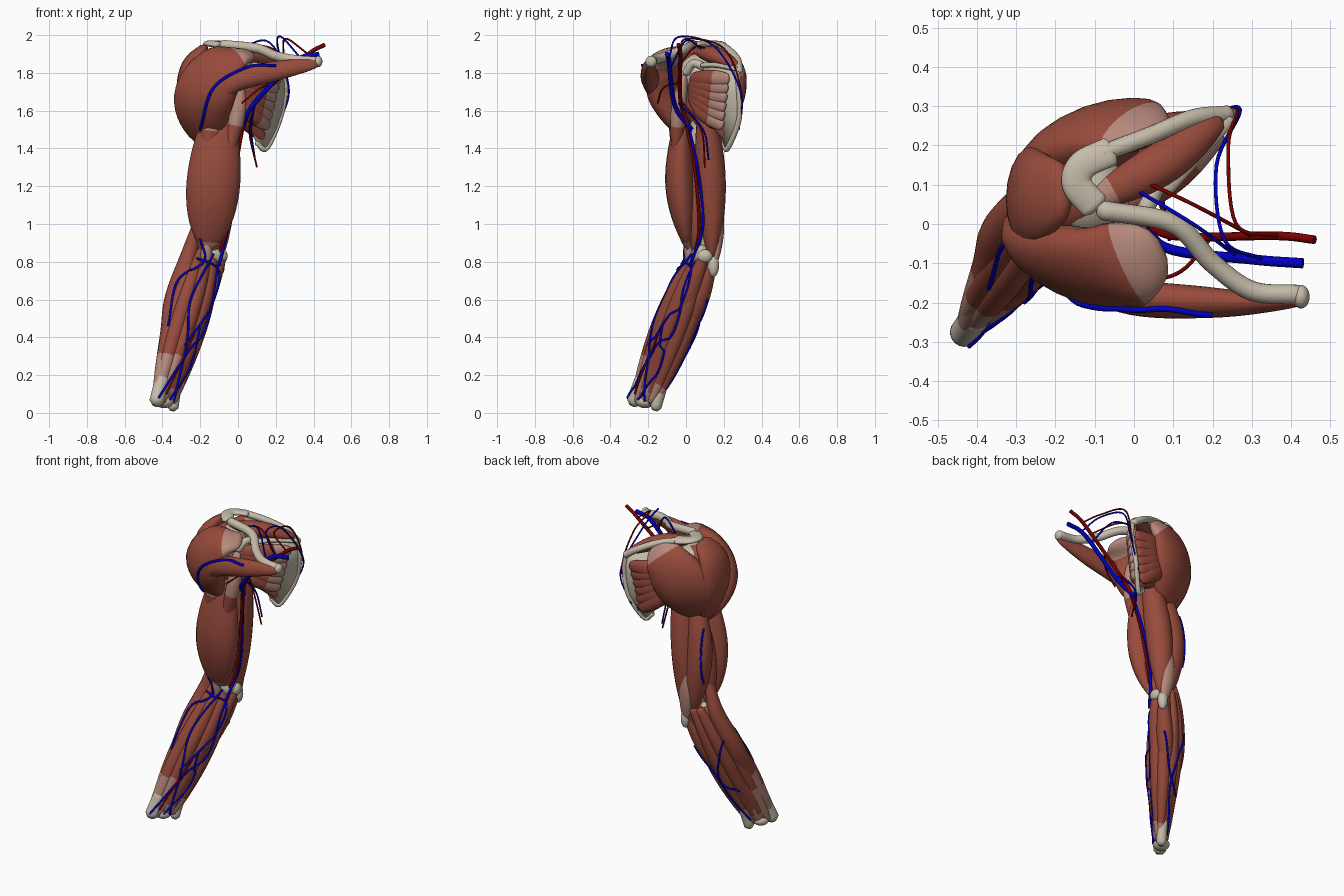
import bpy, bmesh, math
from mathutils import Vector, Matrix
from mathutils.bvhtree import BVHTree

cube = bpy.data.objects.get("Cube")
if cube:
    bpy.data.objects.remove(cube)


def material(name, red, green, blue):
    mat = bpy.data.materials.new(name)
    mat.use_nodes = True
    mat.diffuse_color = (red, green, blue, 1)
    shader = next(node for node in mat.node_tree.nodes if node.type == 'BSDF_PRINCIPLED')
    shader.inputs["Base Color"].default_value = mat.diffuse_color
    return mat


MUSCLE = material("muscle red", .31, .07, .045)
TENDON = material("tendon pink", .47, .25, .2)
BONE = material("bone ivory", .56, .5, .4)
VEIN = material("vein blue", 0, 0, .55)
ARTERY = material("artery red", .2, 0, 0)

ACROSS, FORWARD, UP = Vector((1, 0, 0)), Vector((0, 1, 0)), Vector((0, 0, 1))
surface_verts, surface_faces = [], []      # collected for laying veins on top


def smooth_path(stations, steps=8):
    """Catmull-Rom samples through a few stations."""
    pts = [Vector(s) for s in stations]
    pts = [pts[0] * 2 - pts[1], *pts, pts[-1] * 2 - pts[-2]]
    samples = []
    for before, start, end, after in zip(pts, pts[1:], pts[2:], pts[3:]):
        leave, arrive = (end - before) / 2, (after - start) / 2
        for step in range(steps):
            t = step / steps
            bend = start.lerp(end, t * t * (3 - 2 * t))
            samples.append(bend + leave * t * (1 - t) ** 2 - arrive * t * t * (1 - t))
    return samples + [pts[-2]]


def add_mesh(name, bm, *mats):
    bmesh.ops.recalc_face_normals(bm, faces=bm.faces)
    mesh = bpy.data.meshes.new(name)
    bm.to_mesh(mesh)
    bm.free()
    for mat in mats:
        mesh.materials.append(mat)
    mesh.shade_smooth()
    offset = len(surface_verts)
    surface_verts.extend(vert.co.copy() for vert in mesh.vertices)
    surface_faces.extend([offset + index for index in poly.vertices] for poly in mesh.polygons)
    obj = bpy.data.objects.new(name, mesh)
    bpy.context.collection.objects.link(obj)
    return obj


def belly(name, path, width, depth, side=ACROSS, start=.3, finish=.2, tendons=(0, 0), mats=(MUSCLE, TENDON), sides=20):
    """Elliptic body swelling along a path. start and finish are the end
    thicknesses; tendons are the shares of length painted at either end."""
    centres = smooth_path(path)
    lengths = [0]
    for a, b in zip(centres, centres[1:]):
        lengths.append(lengths[-1] + (b - a).length)
    bm, rings, shares = bmesh.new(), [], []
    last = len(centres) - 1

    def add_ring(centre, axis, w, d, t):
        u = (side - axis * side.dot(axis)).normalized()
        v = axis.cross(u)
        turns = [math.tau * k / sides for k in range(sides)]
        rings.append([bm.verts.new(centre + u * w * math.cos(a) + v * d * math.sin(a)) for a in turns])
        shares.append(t)

    for i, centre in enumerate(centres):
        t = lengths[i] / lengths[-1]
        axis = (centres[min(i + 1, last)] - centres[max(i - 1, 0)]).normalized()
        ends = start + (finish - start) * t
        swell = ends + (1 - ends) * max(math.sin(math.pi * t), 0) ** .8
        w, d = width * swell ** .7, depth * swell
        cap = axis * min(w, d) * .6
        if i == 0:
            add_ring(centre - cap, axis, w / 2, d / 2, t)
        add_ring(centre, axis, w, d, t)
        if i == last:
            add_ring(centre + cap, axis, w / 2, d / 2, t)
    for ring, other, t in zip(rings, rings[1:], shares):
        for k in range(sides):
            face = bm.faces.new((ring[k], ring[k - 1], other[k - 1], other[k]))
            face.material_index = int(t < tendons[0] or t > 1 - tendons[1])
    bm.faces.new(rings[0]).material_index = int(tendons[0] > 0)
    bm.faces.new(rings[-1]).material_index = int(tendons[1] > 0)
    return add_mesh(name, bm, *mats)


def bone(name, path, width, depth=None, side=FORWARD):
    return belly(name, path, width, depth or width, side, start=1, finish=1, mats=(BONE,))


def knob(name, centre, *size):
    bm = bmesh.new()
    placement = Matrix.Translation(centre) @ Matrix.Diagonal((*size, 1))
    bmesh.ops.create_uvsphere(bm, u_segments=24, v_segments=16, radius=1, matrix=placement)
    return add_mesh(name, bm, BONE)


def vessel(name, points, mat, radius):
    curve = bpy.data.curves.new(name, 'CURVE')
    curve.dimensions = '3D'
    curve.bevel_depth, curve.bevel_resolution, curve.use_fill_caps = radius, 2, True
    spline = curve.splines.new('POLY')
    spline.points.add(len(points) - 1)
    for target, point in zip(spline.points, points):
        target.co = (*point, 1)
    curve.materials.append(mat)
    bpy.context.collection.objects.link(bpy.data.objects.new(name, curve))


# Shoulder blade: flat triangular plate with thick borders
outline = [(.24, .27, 1.82), (.25, .28, 1.7), (.22, .28, 1.55), (.15, .22, 1.4), (.1, .2, 1.43),
           (.03, .13, 1.6), (-.04, .08, 1.7), (-.04, .08, 1.8), (.08, .1, 1.83), (.16, .2, 1.83)]
bm = bmesh.new()
plate = bm.faces.new([bm.verts.new(point) for point in outline])
bmesh.ops.poke(bm, faces=[plate])
blade = add_mesh("shoulder_blade", bm, BONE)
thickness = blade.modifiers.new("thickness", 'SOLIDIFY')
thickness.thickness, thickness.offset = .02, 0
bone("blade_inner_border", outline[:5], .014, side=ACROSS)
bone("blade_upper_border", [(.08, .09, 1.84), (.15, .17, 1.84), (.24, .27, 1.82)], .014, .022, UP)

# Other bones of the shoulder, upper arm and elbow
bone("blade_spine", [(.24, .28, 1.81), (.15, .27, 1.87), (.04, .225, 1.92), (-.08, .18, 1.95)], .022, .02, Vector((-.4, 1, 0)))
bone("shoulder_roof", [(-.06, .185, 1.95), (-.13, .15, 1.955), (-.145, .1, 1.955), (-.1, .045, 1.95)], .038, .017, ACROSS)
bone("collar_bone", [(.42, -.18, 1.86), (.3, -.17, 1.87), (.2, -.1, 1.89), (.1, 0, 1.93), (-.08, .035, 1.95)], .025)
knob("collar_bone_tip", (.425, -.185, 1.86), .022, .03, .03)
bone("blade_hook", [(.06, .1, 1.83), (.03, .04, 1.85), (0, 0, 1.8)], .022, side=ACROSS)
knob("upper_arm_head", (-.12, .07, 1.79), .11, .11, .11)
bone("upper_arm_bone", [(-.12, .08, 1.8), (-.13, .06, 1.3), (-.15, .08, .85)], .045)
knob("elbow_joint", (-.15, .08, .84), .08, .05, .06)
knob("elbow_point", (-.1, .145, .78), .03, .03, .06)
knob("elbow_inner_knob", (-.08, .1, .83), .025, .04, .035)

# Rotator muscles: fans of overlapping strips on both faces of the blade
STRIPS = 6
for i in range(STRIPS):
    t = i / (STRIPS - 1)
    rim = Vector((.16, .19, 1.52)).lerp(Vector((.22, .22, 1.77)), t)
    socket = Vector((-.06, .03, 1.68 + t * .08))
    middle = rim.lerp(socket, .5) - FORWARD * .025
    belly(f"blade_front_strip_{i}", [rim, middle, socket], .05, .035, UP, .4, .6, (.25, 0))
    rim = Vector((.15, .25, 1.47)).lerp(Vector((.21, .27, 1.74)), t)
    socket = Vector((-.1, .17, 1.68 + t * .08))
    belly(f"blade_back_strip_{i}", [rim, rim.lerp(socket, .5) + FORWARD * .02, socket], .055, .035, UP, .4, .6)
belly("blade_top_muscle", [(.21, .265, 1.84), (.08, .16, 1.89), (-.1, .06, 1.915)], .055, .045, Vector((-.6, .8, 0)), .4, .2, (0, .15))
belly("lower_blade_muscle", [(.14, .22, 1.45), (.03, .16, 1.55), (-.12, .04, 1.55)], .05, .045, UP)

# Shoulder cap: three bodies meeting at one insertion
TIP = (-.19, .05, 1.42)
belly("shoulder_cap_middle", [(-.18, .085, 1.93), (-.245, .07, 1.82), (-.245, .06, 1.64), TIP], .14, .075, FORWARD, .35, .08)
belly("shoulder_cap_front", [(.06, -.07, 1.9), (-.06, -.11, 1.85), (-.18, -.08, 1.67), TIP], .17, .09,
      Vector((.8, -.4, 0)), .25, .08, (.12, 0))
belly("shoulder_cap_back", [(.04, .235, 1.9), (-.05, .24, 1.8), (-.14, .18, 1.64), TIP], .18, .09,
      Vector((1, .4, -.3)), .25, .08, (.09, 0))
belly("shoulder_cap_core", [(-.14, .07, 1.85), (-.16, .07, 1.72), (-.18, .06, 1.5)], .12, .14, start=.6, finish=.2)
belly("collar_chest_muscle", [(.42, -.2, 1.85), (.2, -.2, 1.81), (-.03, -.18, 1.75), (-.14, -.1, 1.62), (-.18, -.03, 1.48)],
      .06, .045, Vector((0, .2, 1)), .2, .2)

# Upper arm muscles
belly("front_arm_muscle", [(-.1, -.02, 1.57), (-.13, -.03, 1.22), (-.16, .01, .86)], .142, .08, ACROSS, .45, .04, (0, .12))
belly("front_arm_tendon", [(-.16, 0, .95), (-.17, .02, .82), (-.19, .04, .72)], .03, .025, mats=(TENDON,))
belly("short_head_tendon", [(0, -.01, 1.78), (0, -.04, 1.6), (-.05, -.05, 1.38)], .042, .04, ACROSS, .4, .6, (0, .4), (TENDON, MUSCLE))
belly("long_head_tendon", [(-.12, -.02, 1.75), (-.13, -.05, 1.6), (-.16, -.05, 1.38)], .055, .04, ACROSS, .4, .6, (0, .35), (TENDON, MUSCLE))
belly("deep_arm_muscle", [(-.14, .05, 1.4), (-.15, .05, 1.1), (-.16, .06, .82)], .1, .06)
belly("long_back_muscle", [(-.03, .1, 1.68), (-.08, .13, 1.25), (-.11, .14, .82)], .08, .08)
belly("outer_back_muscle", [(-.15, .1, 1.56), (-.185, .125, 1.2), (-.13, .14, .82)], .08, .075)
belly("back_arm_tendon", [(-.12, .18, 1.12), (-.12, .17, .95), (-.105, .155, .78)], .045, .03, mats=(TENDON,))

# Forearm: core and a ring of long strands around a slanted axis
ELBOW, WRIST = Vector((-.17, .1, .86)), Vector((-.39, -.22, .06))
MAJOR, MINOR = Vector((.64, .77, 0)), Vector((.77, -.64, 0))
belly("forearm_core", [ELBOW, ELBOW.lerp(WRIST, .4), WRIST], .1, .085, MAJOR, .4, .4, (0, .12))
STRANDS = 9
for i in range(STRANDS):
    turn = math.tau * i / STRANDS
    path = []
    for step in range(6):
        t = step / 5
        along = .06 + .03 * math.sin(math.pi * t) + .01 * t
        thick = .025 + .045 * math.sin(math.pi * (.15 + .85 * (1 - (1 - t) ** 1.5)))
        path.append(ELBOW.lerp(WRIST, t) + MAJOR * along * math.cos(turn) + MINOR * thick * math.sin(turn))
    outer = math.cos(turn) < -.2
    belly(f"forearm_strand_{i}", path, .045, .042, MAJOR, .4, .3, (0, .3 if outer else .13))
belly("outer_forearm_muscle", [(-.2, .06, 1.06), (-.26, .06, .83), (-.33, -.02, .6), (-.36, -.12, .4), (-.44, -.28, .08)],
      .06, .06, FORWARD, .2, .2, (0, .35))
belly("back_elbow_muscle", [(-.11, .14, .79), (-.15, .1, .68), (-.25, 0, .4)], .05, .05, start=.4)
belly("inner_elbow_muscle", [(-.085, .1, .84), (-.14, .04, .68), (-.24, -.06, .4)], .045, .05, start=.4)

# Wrist bones
bone("radius_end", [(-.4, -.23, .18), (-.43, -.275, .06)], .042, .038, MAJOR)
bone("ulna_end", [(-.32, -.11, .2), (-.345, -.16, .03)], .03, .03, MAJOR)
knob("wrist_disc", (-.39, -.215, .06), .05, .05, .035)

# Veins laid over the surface, given as x and z
surface = BVHTree.FromPolygons(surface_verts, surface_faces)


def drape(name, path, view=-FORWARD, radius=.006, mat=VEIN):
    hits = []
    for point in smooth_path([(x, 0, z) for x, z in path]):
        hit = surface.ray_cast(point + view * 2, -view)[0]
        if hit:
            hits.append(hit + view * radius / 2)
    vessel(name, hits, mat, radius)


drape("shoulder_vein", [(.2, 1.84), (.05, 1.83), (-.13, 1.72), (-.2, 1.5)], radius=.008)
drape("inner_forearm_vein", [(-.1, .8), (-.17, .45), (-.26, .33), (-.42, .08)])
drape("outer_forearm_vein", [(-.2, .92), (-.18, .8), (-.32, .7), (-.37, .46)])
drape("middle_forearm_vein", [(-.13, .84), (-.25, .6), (-.27, .38), (-.34, .06)])
drape("cross_vein", [(-.22, .82), (-.1, .75), (-.15, .55), (-.28, .36)])
drape("lower_vein", [(-.2, .46), (-.25, .25), (-.36, .07)])
drape("wrist_artery", [(-.23, .42), (-.38, .1)], mat=ARTERY)
drape("back_forearm_vein", [(-.32, .66), (-.27, .36), (-.37, .08)], FORWARD)
drape("back_cross_vein", [(-.14, .6), (-.27, .36), (-.36, .3)], FORWARD)
drape("back_arm_vein", [(-.23, 1.4), (-.24, 1.05)], FORWARD)

# Main vessels running down the inner arm, then thin branches around the blade
for name, mat, radius, path in [
        ("main_vein", VEIN, .013, [(.43, -.1, 1.9), (.3, -.09, 1.86), (.08, -.06, 1.63), (.02, .03, 1.5)]),
        ("inner_arm_vein", VEIN, .008, [(.03, .01, 1.53), (-.01, .06, 1.3), (-.05, .09, 1), (-.1, .02, .78)]),
        ("main_artery", ARTERY, .011, [(.46, -.04, 1.95), (.36, -.03, 1.89), (.1, -.03, 1.66), (.02, .02, 1.5)]),
        ("inner_arm_artery", ARTERY, .008, [(.03, 0, 1.53), (-.01, .045, 1.3), (-.05, .07, 1), (-.1, .05, .85)]),
        ("outer_loop_artery", ARTERY, .005, [(.37, -.03, 1.9), (.26, 0, 1.98), (.24, .2, 1.93), (.26, .29, 1.7), (.17, .25, 1.45)]),
        ("outer_loop_vein", VEIN, .005, [(.33, -.09, 1.88), (.23, -.04, 1.99), (.21, .15, 1.94), (.27, .29, 1.7), (.2, .28, 1.5)]),
        ("upper_branch_artery", ARTERY, .005, [(.3, -.03, 1.85), (.15, .05, 1.94), (0, .12, 1.92)]),
        ("upper_branch_vein", VEIN, .005, [(.26, -.08, 1.83), (.15, 0, 1.97), (0, .09, 1.92)]),
        ("hanging_artery", ARTERY, .005, [(.1, -.03, 1.66), (.06, .08, 1.5), (.1, .1, 1.3)]),
        ("hanging_vein", VEIN, .005, [(.09, -.04, 1.64), (.07, .09, 1.5), (.09, .12, 1.34)]),
        ("chest_branch_artery", ARTERY, .005, [(.2, -.03, 1.75), (.12, -.12, 1.72), (.02, -.15, 1.64)])]:
    vessel(name, smooth_path(path), mat, radius)
